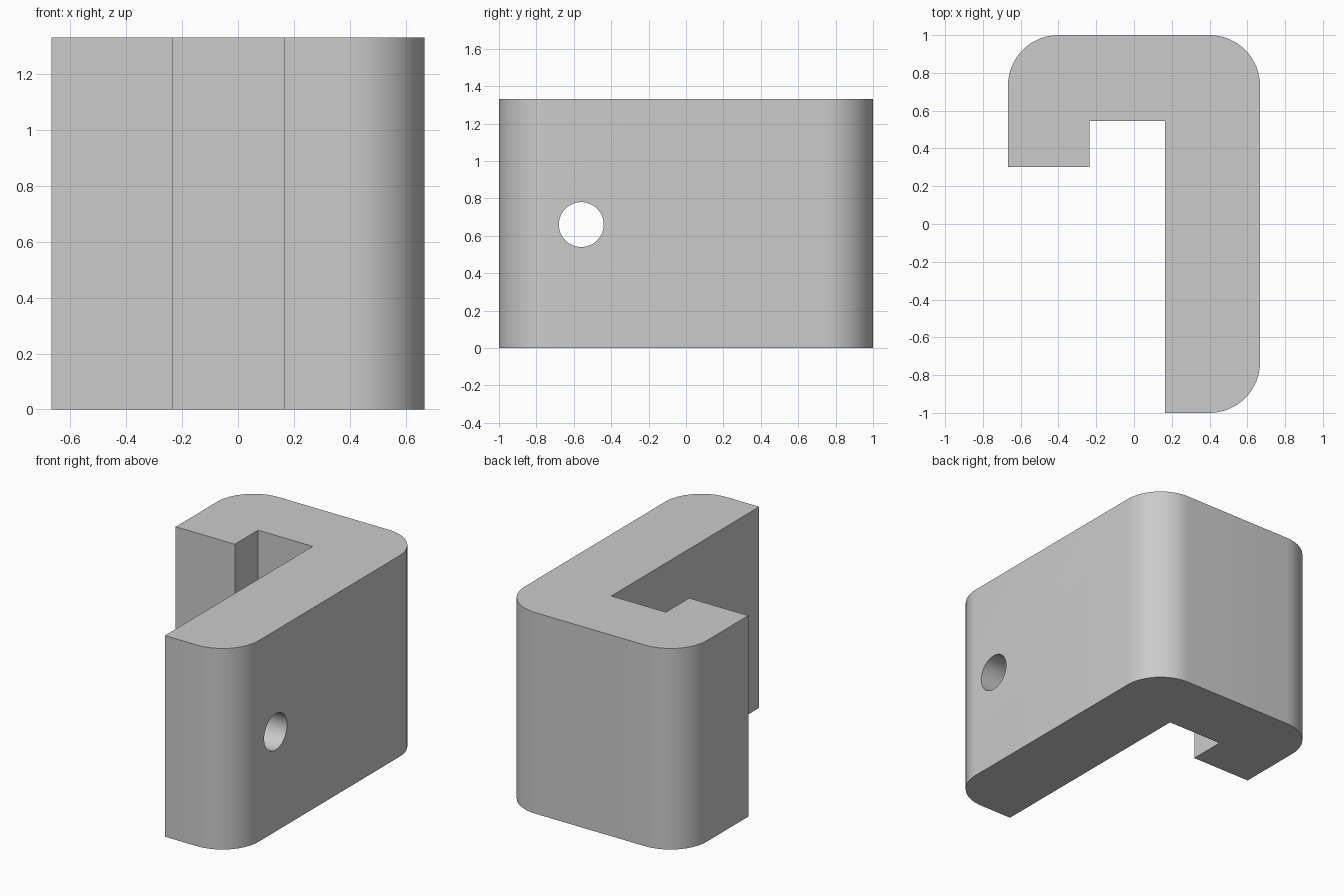
import bpy
import bmesh
from math import cos, sin, pi, radians

cube = bpy.data.objects.get("Cube")
if cube:
    bpy.data.objects.remove(cube, do_unlink=True)

HALF_WIDTH, HALF_DEPTH, HEIGHT = 0.667, 1.0, 1.33
RADIUS, STEPS = 0.267, 16

# Single plain grey
grey = bpy.data.materials.new("light_grey")
grey.use_nodes = True
colour = (0.6, 0.6, 0.6, 1)
grey.diffuse_color = colour
grey.node_tree.nodes["Principled BSDF"].inputs["Base Color"].default_value = colour


def rounded_corner(sx, sy, start):
    """Counterclockwise quarter arc in one outer corner."""
    cx, cy = sx * (HALF_WIDTH - RADIUS), sy * (HALF_DEPTH - RADIUS)
    angles = [radians(start) + pi / 2 * i / STEPS for i in range(STEPS + 1)]
    return [(cx + RADIUS * cos(a), cy + RADIUS * sin(a)) for a in angles]


# Hook outline, seen from above
outline = [(0.165, -HALF_DEPTH)]
outline += rounded_corner(1, -1, -90)
outline += rounded_corner(1, 1, 0)
outline += rounded_corner(-1, 1, 90)
outline += [(-HALF_WIDTH, 0.302), (-0.235, 0.302), (-0.235, 0.545), (0.165, 0.545)]

# Extruded hook body
bm = bmesh.new()
base = bm.faces.new([bm.verts.new((x, y, 0)) for x, y in outline])
top = bmesh.ops.extrude_face_region(bm, geom=[base])["geom"]
bmesh.ops.translate(bm, vec=(0, 0, HEIGHT),
                    verts=[v for v in top if isinstance(v, bmesh.types.BMVert)])
bmesh.ops.recalc_face_normals(bm, faces=bm.faces)
mesh = bpy.data.meshes.new("hook_bracket")
bm.to_mesh(mesh)
bm.free()
mesh.materials.append(grey)
bracket = bpy.data.objects.new("hook_bracket", mesh)
bpy.context.collection.objects.link(bracket)

# Screw hole through the long arm
bpy.ops.mesh.primitive_cylinder_add(vertices=48, radius=0.12, depth=1,
                                    location=(0.415, -0.56, 0.66),
                                    rotation=(0, pi / 2, 0))
cutter = bpy.context.object
cutter.name = "screw_hole_cutter"
cutter.hide_render = True
cutter.data.materials.append(grey)

bpy.ops.object.select_all(action="DESELECT")
bracket.select_set(True)
bpy.context.view_layer.objects.active = bracket
hole = bracket.modifiers.new("screw_hole", "BOOLEAN")
hole.operation = "DIFFERENCE"
hole.solver = "EXACT"
hole.object = cutter
bpy.ops.object.modifier_apply(modifier=hole.name)
bpy.data.objects.remove(cutter, do_unlink=True)

# Smooth rounded corners and bore, crisp edges elsewhere
bpy.ops.object.shade_smooth_by_angle(angle=radians(30))
